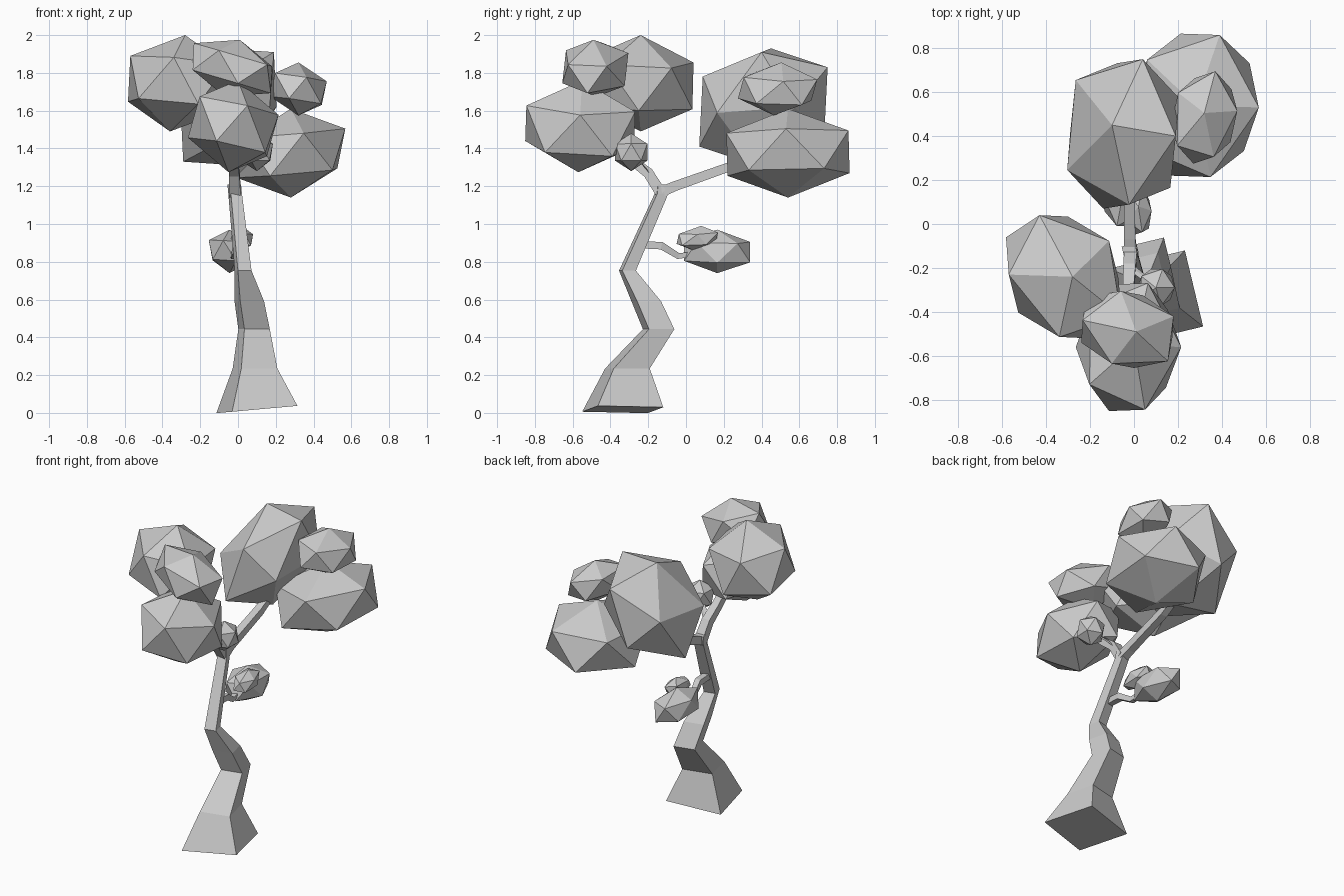
import bpy
import bmesh
import math
from mathutils import Vector, Matrix

default_cube = bpy.data.objects.get("Cube")
if default_cube:
    bpy.data.objects.remove(default_cube, do_unlink=True)

GREY = (0.6, 0.6, 0.6, 1.0)
grey = bpy.data.materials.new("plain grey")
grey.use_nodes = True
grey.diffuse_color = GREY
for node in grey.node_tree.nodes:
    if node.type == "BSDF_PRINCIPLED":
        node.inputs["Base Color"].default_value = GREY


def add_object(name, bm):
    """Turn a bmesh into a flat shaded object."""
    bmesh.ops.recalc_face_normals(bm, faces=bm.faces[:])
    mesh = bpy.data.meshes.new(name)
    bm.to_mesh(mesh)
    bm.free()
    mesh.materials.append(grey)
    obj = bpy.data.objects.new(name, mesh)
    bpy.context.collection.objects.link(obj)
    return obj


def leaf_clump(name, centre, pole, side_a, side_b):
    """Stretched icosahedron, steered by its pole and two neighbouring corners."""
    pole, side_a, side_b = Vector(pole), Vector(side_a), Vector(side_b)
    up = 1 / math.sqrt(5)
    out = 2 * up
    c, s = math.cos(math.tau / 5), math.sin(math.tau / 5)
    axis_x = (side_a - pole * up) / out
    axis_y = (side_b - pole * up - axis_x * out * c) / (out * s)
    stretch = Matrix((axis_x, axis_y, pole)).transposed().to_4x4()
    bm = bmesh.new()
    bmesh.ops.create_icosphere(bm, subdivisions=1, radius=1)
    bmesh.ops.transform(bm, matrix=Matrix.Translation(centre) @ stretch, verts=bm.verts[:])
    return add_object(name, bm)


def limb(name, stations, across, yaw=0.0, base_tilt=0.0):
    """Four-sided limb through stations of (x, y, z, half width)."""
    turn = Matrix.Rotation(yaw, 3, "Z")
    u = turn @ Vector((1, 0, 0))
    v = turn @ Vector(across).normalized()
    bm = bmesh.new()
    rings = []
    for x, y, z, half in stations:
        ring = [Vector((x, y, z)) + (u * i + v * j) * half
                for i, j in ((-1, -1), (1, -1), (1, 1), (-1, 1))]
        rings.append([bm.verts.new(p) for p in ring])
    for vert in rings[0]:
        vert.co.z += base_tilt * (vert.co.x - stations[0][0])
    for low, high in zip(rings, rings[1:]):
        for k in range(4):
            n = (k + 1) % 4
            bm.faces.new((low[k], low[n], high[n], high[k]))
    bm.faces.new(rings[0][::-1])
    bm.faces.new(rings[-1])
    return add_object(name, bm)


# Trunk: flared foot, double bend, then a slim leaning stem
limb("trunk", [
    (.10, -.335, .018, .178),
    (.09, -.31, .235, .098),
    (.085, -.145, .443, .069),
    (.06, -.21, .59, .065),
    (.027, -.31, .753, .037),
    (-.015, -.13, 1.16, .03),
    (-.02, -.125, 1.21, .03),
], across=(0, 1, 0), yaw=math.radians(13.5), base_tilt=.09)

# Branches
limb("front_branch", [
    (-.015, -.13, 1.16, .03),
    (-.02, -.2, 1.27, .028),
    (-.025, -.29, 1.34, .025),
    (-.03, -.45, 1.48, .02),
], across=(0, .7, .7))
limb("back_branch", [
    (-.015, -.13, 1.17, .028),
    (-.02, -.06, 1.2, .026),
    (-.02, .25, 1.31, .024),
    (-.02, .42, 1.4, .02),
], across=(0, -.4, 1))
limb("low_twig", [
    (0, -.23, .89, .02),
    (0, -.13, .885, .02),
    (-.02, -.04, .83, .016),
    (-.03, .1, .85, .014),
], across=(0, .3, 1))
limb("small_twig", [
    (-.01, -.2, 1.28, .015),
    (.09, -.28, 1.37, .012),
], across=(0, -.6, 1))

# Front crown
leaf_clump("front_crown_right", (-.32, -.24, 1.745),
           (.04, 0, .255), (-.11, .28, .11), (-.25, .01, .145))
leaf_clump("front_crown_low", (-.025, -.56, 1.517),
           (.025, .01, .243), (.24, 0, .06), (.075, -.285, .11))
leaf_clump("front_crown_top", (-.03, -.48, 1.825),
           (.04, -.01, .15), (.21, .06, .01), (-.03, .175, .08))
leaf_clump("front_crown_bud", (.1, -.29, 1.38),
           (0, 0, .1), (.085, 0, .045), (.03, .085, .045))

# Back crown
leaf_clump("back_crown_main", (-.05, .41, 1.62),
           (-.05, .04, .31), (.24, -.01, .29), (.09, .34, .21))
leaf_clump("back_crown_low", (.28, .54, 1.375),
           (0, 0, .235), (.288, -.01, .13), (.11, .32, .12))
leaf_clump("back_crown_top", (.32, .485, 1.715),
           (0, .02, .14), (.15, .03, .04), (.05, .21, .05))

# Low tuft on the twig
leaf_clump("low_tuft", (-.045, .165, .855),
           (0, 0, .115), (-.11, 0, .06), (-.035, .175, .05))
leaf_clump("low_tuft_top", (.02, .06, .925),
           (0, .02, .065), (.06, 0, .02), (.02, .11, .03))
